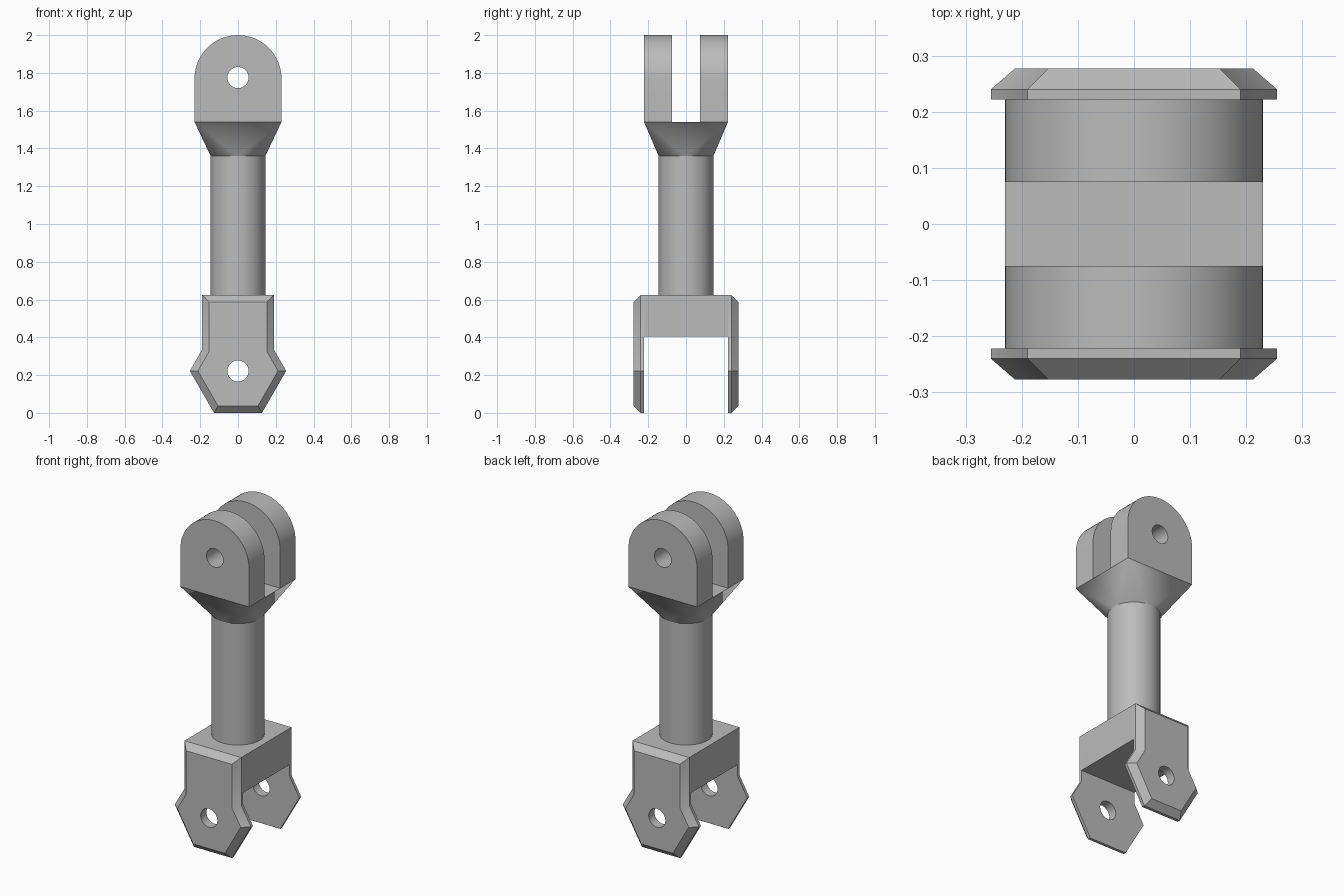
import bpy, bmesh, math
from mathutils import Vector

cube = bpy.data.objects.get("Cube")
if cube:
    bpy.data.objects.remove(cube, do_unlink=True)

GREY = (0.5, 0.5, 0.5, 1)
steel = bpy.data.materials.new("grey steel")
steel.use_nodes = True
steel.diffuse_color = GREY
steel.node_tree.nodes["Principled BSDF"].inputs["Base Color"].default_value = GREY

PIN_R = 0.056


def finish(name, bm):
    bmesh.ops.recalc_face_normals(bm, faces=bm.faces)
    mesh = bpy.data.meshes.new(name)
    bm.to_mesh(mesh)
    bm.free()
    mesh.materials.append(steel)
    obj = bpy.data.objects.new(name, mesh)
    bpy.context.collection.objects.link(obj)
    return obj


def smooth(obj):
    bpy.ops.object.select_all(action="DESELECT")
    obj.select_set(True)
    bpy.context.view_layer.objects.active = obj
    bpy.ops.object.shade_smooth_by_angle(angle=math.radians(30))


def loft(name, rings):
    """Skin matching rings of points and cap both ends."""
    bm = bmesh.new()
    loops = [[bm.verts.new(p) for p in ring] for ring in rings]
    for a, b in zip(loops, loops[1:]):
        for i in range(len(a)):
            j = (i + 1) % len(a)
            bm.faces.new((a[i], a[j], b[j], b[i]))
    bm.faces.new(loops[0])
    bm.faces.new(loops[-1])
    return finish(name, bm)


def circle(r, n=48):
    return [(r * math.cos(t), r * math.sin(t))
            for t in (2 * math.pi * i / n for i in range(n))]


def drill(obj, z):
    """Cut the pin hole along y."""
    ring = circle(PIN_R, 32)
    cutter = loft("pin_cutter", [[(x, y, z + h) for x, h in ring] for y in (-1, 1)])
    cutter.hide_render = True
    mod = obj.modifiers.new("pin hole", "BOOLEAN")
    mod.operation, mod.solver, mod.object = "DIFFERENCE", "EXACT", cutter
    bpy.context.view_layer.objects.active = obj
    bpy.ops.object.modifier_apply(modifier=mod.name)
    bpy.data.objects.remove(cutter, do_unlink=True)
    smooth(obj)


def inset(points, d):
    """Offset a counter-clockwise outline inwards by d."""
    out = []
    for i, p in enumerate(points):
        p = Vector(p)
        e1 = (p - Vector(points[i - 1])).normalized()
        e2 = (Vector(points[(i + 1) % len(points)]) - p).normalized()
        n1, n2 = Vector((-e1.y, e1.x)), Vector((-e2.y, e2.x))
        out.append(p + (n1 + n2) * d / (1 + n1.dot(n2)))
    return out


# Upper fork: two arched ears
W, D, SEAT, ARCH = 0.23, 0.222, 1.54, 1.77
arch = [(W * math.cos(math.pi * i / 32), ARCH + W * math.sin(math.pi * i / 32))
        for i in range(33)]
ear = [(-W, SEAT), (W, SEAT)] + arch
for side, sign in (("front", -1), ("back", 1)):
    drill(loft(side + "_ear", [[(x, sign * y, z) for x, z in ear] for y in (0.075, D)]),
          ARCH + 0.005)

# Neck blending the square seat into the round rod
ROD_R, NECK = 0.145, 1.36
bm = bmesh.new()
for x in (-W, W):
    for y in (-D, D):
        bm.verts.new((x, y, SEAT))
for x, y in circle(ROD_R):
    bm.verts.new((x, y, NECK))
bmesh.ops.convex_hull(bm, input=bm.verts)
smooth(finish("neck", bm))

# Rod
smooth(loft("rod", [[(x, y, z) for x, y in circle(ROD_R)] for z in (0.5, NECK)]))

# Lower fork: crossbar and two chamfered plates
TOP, HALF = 0.625, 0.19
corners = [(-HALF, -D), (HALF, -D), (HALF, D), (-HALF, D)]
loft("crossbar", [[(x, y, z) for x, y in corners] for z in (0.405, TOP)])
right = [(0.127, 0), (0.255, 0.222), (HALF, 0.335), (HALF, TOP)]
outline = right + [(-x, z) for x, z in reversed(right)]
layers = [(D, outline), (0.24, outline), (0.277, inset(outline, 0.037))]
for side, sign in (("front", -1), ("back", 1)):
    drill(loft(side + "_plate", [[(x, sign * y, z) for x, z in pts] for y, pts in layers]),
          0.222)
